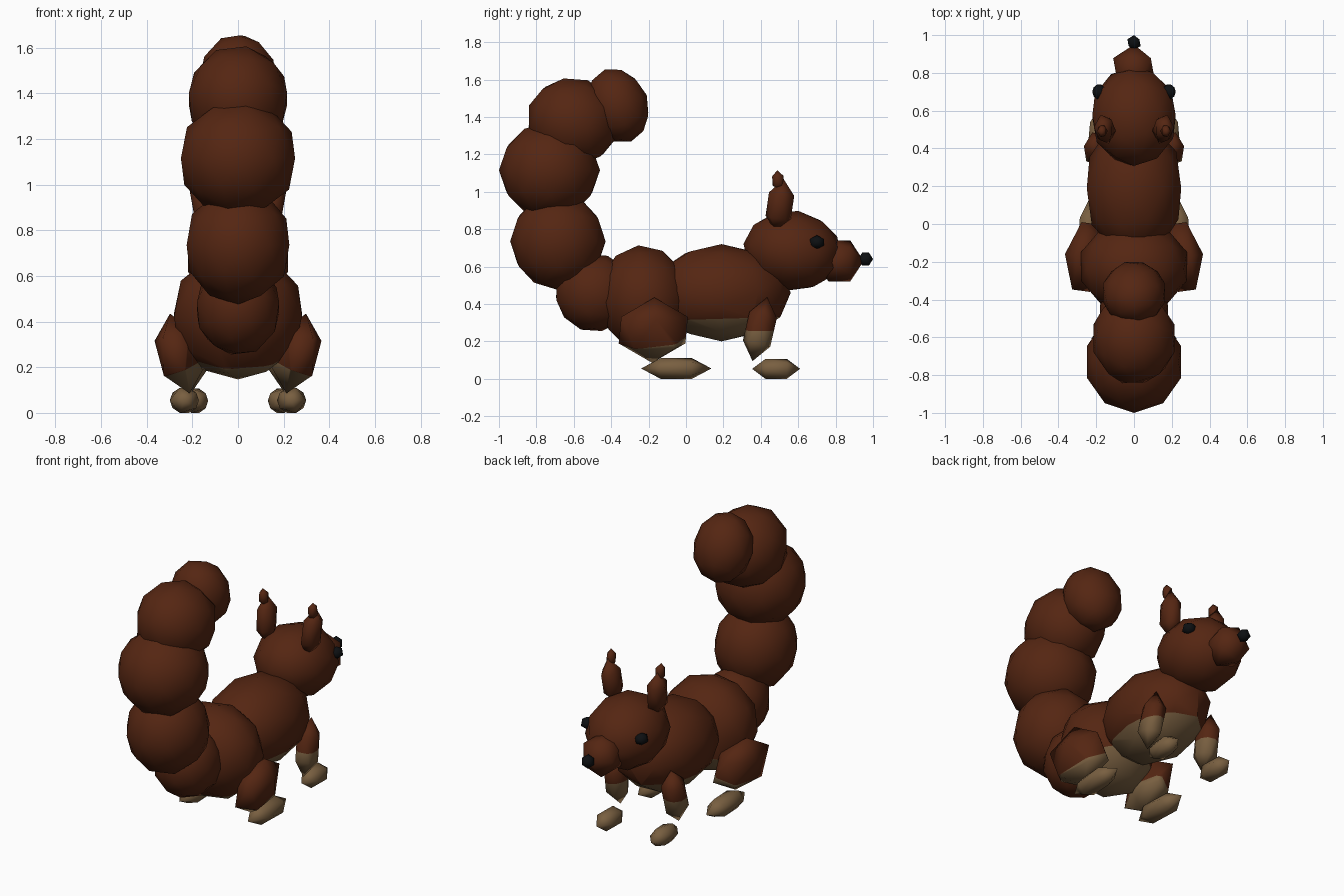
import bpy, bmesh, math
from mathutils import Vector, Matrix, Euler

cube = bpy.data.objects.get("Cube")
if cube:
    bpy.data.objects.remove(cube)


def material(name, color):
    m = bpy.data.materials.new(name)
    m.use_nodes = True
    m.diffuse_color = (*color, 1)
    m.node_tree.nodes["Principled BSDF"].inputs["Base Color"].default_value = (*color, 1)
    return m


brown = material("russet_fur", (0.09, 0.019, 0.006))
cream = material("cream_fur", (0.19, 0.115, 0.052))
black = material("black", (0.004, 0.005, 0.006))


def blob(name, loc, radii, tilt=(0, 0, 0), mat=brown, level=2, pole="Z", belly=None, mirror=False):
    """Low-poly ellipsoid; belly = (point, normal) colours the side the normal faces."""
    bm = bmesh.new()
    bmesh.ops.create_icosphere(bm, subdivisions=level, radius=1)
    if pole == "Y":
        bmesh.ops.rotate(bm, verts=bm.verts, matrix=Matrix.Rotation(math.pi / 2, 3, "X"))
    # stretch to the exact half sizes, then tilt
    for i in range(3):
        reach = max(abs(v.co[i]) for v in bm.verts)
        for v in bm.verts:
            v.co[i] *= radii[i] / reach
    turn = Euler([math.radians(a) for a in tilt]).to_matrix()
    bmesh.ops.rotate(bm, verts=bm.verts, matrix=turn)
    loc = Vector(loc)
    if belly:
        point, normal = Vector(belly[0]) - loc, Vector(belly[1])
        bmesh.ops.bisect_plane(bm, geom=bm.verts[:] + bm.edges[:] + bm.faces[:],
                               plane_co=point, plane_no=normal)
        for f in bm.faces:
            f.material_index = int((f.calc_center_median() - point).dot(normal) > 0)
    if mirror:
        bmesh.ops.scale(bm, verts=bm.verts, vec=(-1, 1, 1))
        bmesh.ops.reverse_faces(bm, faces=bm.faces)
        loc.x = -loc.x
    for f in bm.faces:
        f.smooth = True
    me = bpy.data.meshes.new(name)
    bm.to_mesh(me)
    bm.free()
    me.materials.append(mat)
    if belly:
        me.materials.append(cream)
    ob = bpy.data.objects.new(name, me)
    ob.location = loc
    bpy.context.collection.objects.link(ob)
    return ob


# body
blob("hips", (0, -0.225, 0.43), (0.28, 0.25, 0.285), (6, 0, 0),
     belly=((0, 0, 0.33), (0, 0.4, -1)))
blob("chest", (0, 0.19, 0.46), (0.25, 0.37, 0.26), pole="Y",
     belly=((0, 0, 0.315), (0, 0.03, -1)))

# bushy tail, base to tip
tail = [("tail_base", -0.49, 0.46, 0.18, 0.215, 0.21, -20),
        ("tail_lower", -0.685, 0.735, 0.225, 0.255, 0.26, 0),
        ("tail_middle", -0.73, 1.115, 0.25, 0.27, 0.26, 0),
        ("tail_upper", -0.605, 1.375, 0.215, 0.25, 0.235, -20),
        ("tail_tip", -0.365, 1.46, 0.165, 0.165, 0.205, 20)]
for name, y, z, rx, ry, rz, tilt in tail:
    blob(name, (0, y, z), (rx, ry, rz), (tilt, 0, 0))

# head
blob("head", (0, 0.57, 0.685), (0.22, 0.265, 0.215), (-8, 0, 0), pole="Y")
blob("snout", (0, 0.82, 0.63), (0.11, 0.13, 0.11), (0, 0, 0), level=1, pole="Y")
blob("nose", (0, 0.96, 0.64), (0.035, 0.04, 0.035), mat=black, level=1, pole="Y")

for side, mir in (("left", False), ("right", True)):
    # face details
    blob(side + "_eye", (0.185, 0.7, 0.73), (0.036, 0.038, 0.038),
         mat=black, level=1, mirror=mir)
    blob(side + "_ear", (0.155, 0.502, 0.925), (0.052, 0.068, 0.145), (-8, 6, 0),
         level=1, mirror=mir)
    blob(side + "_ear_tuft", (0.168, 0.492, 1.06), (0.026, 0.03, 0.055), (4, 4, 0),
         level=1, mirror=mir)
    # legs
    blob(side + "_thigh", (0.255, -0.175, 0.26), (0.095, 0.18, 0.18), (0, 14, 8),
         level=1, mirror=mir, belly=((0.25, -0.17, 0.195), (-0.4, 0.08, -1)))
    blob(side + "_foreleg", (0.2, 0.395, 0.265), (0.065, 0.075, 0.175), (-13, 0, 0),
         level=1, mirror=mir, belly=((0.2, 0.4, 0.26), (-0.1, 0, -1)))
    # feet
    blob(side + "_hind_foot", (0.235, -0.052, 0.055), (0.064, 0.188, 0.055),
         mat=cream, level=1, pole="Y", mirror=mir)
    blob(side + "_fore_foot", (0.187, 0.482, 0.053), (0.056, 0.128, 0.053),
         mat=cream, level=1, pole="Y", mirror=mir)
